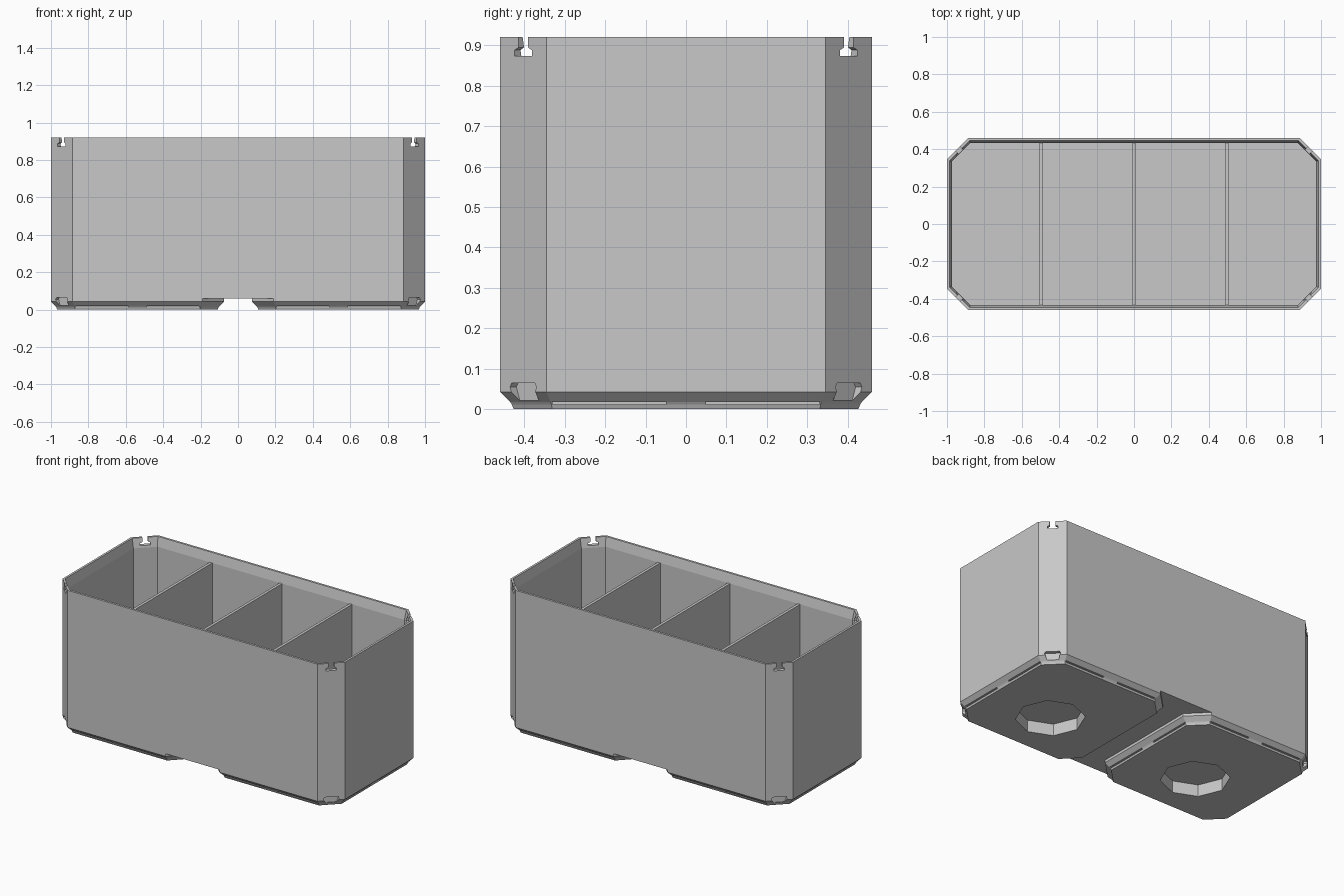
import bpy, bmesh, math
from mathutils import Matrix, Vector

cube = bpy.data.objects.get("Cube")
if cube:
    bpy.data.objects.remove(cube, do_unlink=True)

HX, HY, CH, TOP = 1.0, 0.46, 0.115, 0.92   # tray half sizes, corner cut, height
FOOT_X, FOOT_HX = 0.5375, 0.4625           # foot centre and half length
FLOOR, FOOT_TOP = 0.10, 0.06

grey = bpy.data.materials.new("light_grey")
grey.use_nodes = True
grey.diffuse_color = (0.58, 0.58, 0.58, 1)
grey.node_tree.nodes["Principled BSDF"].inputs["Base Color"].default_value = grey.diffuse_color


def octagon(hx, hy, c, inset):
    """Rectangle with cut corners, offset inwards, counterclockwise."""
    a, b = hx - inset, hy - inset
    c -= inset * (2 - math.sqrt(2))
    return [(a, -b + c), (a, b - c), (a - c, b), (-a + c, b),
            (-a, b - c), (-a, -b + c), (-a + c, -b), (a - c, -b)]


def loft(bm, rings):
    """Skin a list of closed rings and cap both ends."""
    loops = [[bm.verts.new(p) for p in ring] for ring in rings]
    n = len(loops[0])
    for low, high in zip(loops, loops[1:]):
        for i in range(n):
            j = (i + 1) % n
            bm.faces.new((low[i], low[j], high[j], high[i]))
    bm.faces.new(loops[0][::-1])
    bm.faces.new(loops[-1])


def oct_loft(bm, hx, hy, c, profile, cx=0, cy=0):
    loft(bm, [[(x + cx, y + cy, z) for x, y in octagon(hx, hy, c, d)] for d, z in profile])


def box(bm, centre, size):
    m = Matrix.Translation(centre) @ Matrix.Diagonal((*size, 1))
    bmesh.ops.create_cube(bm, size=1, matrix=m)


def corner_prism(bm, profile, depth, sx, sy):
    """Extrude a (sideways, height) profile through one cut corner."""
    mid = Vector((sx * (HX - CH / 2), sy * (HY - CH / 2), 0))
    normal = Vector((sx, sy, 0)).normalized()
    side = Vector((-normal.y, normal.x, 0))
    loft(bm, [[mid + normal * d + side * t + Vector((0, 0, z)) for t, z in profile]
              for d in (-depth, depth)])


def finish(name, bm):
    bmesh.ops.recalc_face_normals(bm, faces=bm.faces)
    mesh = bpy.data.meshes.new(name)
    bm.to_mesh(mesh)
    bm.free()
    mesh.materials.append(grey)
    obj = bpy.data.objects.new(name, mesh)
    bpy.context.collection.objects.link(obj)
    return obj


def boolean(target, other, operation):
    mod = target.modifiers.new(operation.lower(), 'BOOLEAN')
    mod.object, mod.operation, mod.solver = other, operation, 'EXACT'
    bpy.context.view_layer.objects.active = target
    bpy.ops.object.modifier_apply(modifier=mod.name)
    bpy.data.objects.remove(other, do_unlink=True)


# Open tray with a thinned rim
bm = bmesh.new()
oct_loft(bm, HX, HY, CH, [(0, FOOT_TOP), (0, TOP), (0.014, TOP),
                          (0.026, TOP - 0.06), (0.026, FLOOR)])
tray = finish("tray", bm)

# Two bevelled feet with a gap between them
for s in (-1, 1):
    bm = bmesh.new()
    oct_loft(bm, FOOT_HX, HY, CH, [(0.034, 0), (0.029, 0.012), (0.025, 0.018),
                                   (0, 0.043), (0, FOOT_TOP)], s * FOOT_X)
    boolean(tray, finish("foot", bm), 'UNION')

# Cutters: corner slots, corner pockets, foot sockets and foot grooves
bm = bmesh.new()
slot = [(-0.03, 0.873), (0.03, 0.873), (0.03, 0.888), (0.016, 0.895),
        (0.016, 0.95), (-0.016, 0.95), (-0.016, 0.895), (-0.03, 0.888)]
pocket = [(-0.034, 0.022), (0.034, 0.022), (0.046, 0.055),
          (0.04, 0.065), (-0.04, 0.065), (-0.046, 0.055)]
for sx in (-1, 1):
    for sy in (-1, 1):
        corner_prism(bm, slot, 0.06, sx, sy)
        corner_prism(bm, pocket, 0.022, sx, sy)
    cx = sx * FOOT_X
    socket = [[(cx + 0.2 * math.cos(i * math.pi / 4), -0.1 + 0.2 * math.sin(i * math.pi / 4), z)
               for i in range(8)] for z in (-0.05, 0.075)]
    loft(bm, socket)
    for side in (-1, 1):
        for half in (-1, 1):
            box(bm, (cx + half * 0.19, side * (HY - 0.026), 0.015), (0.28, 0.02, 0.007))
            box(bm, (cx + side * (FOOT_HX - 0.026), half * 0.19, 0.015), (0.02, 0.28, 0.007))
cutter = finish("cutter", bm)
cutter.hide_render = True
boolean(tray, cutter, 'DIFFERENCE')

# Three dividers across the tray
for name, x in (("right_divider", -0.495), ("middle_divider", 0), ("left_divider", 0.495)):
    bm = bmesh.new()
    low, high = FLOOR - 0.01, TOP - 0.06
    box(bm, (x, 0, (low + high) / 2), (0.018, 2 * HY - 0.04, high - low))
    finish(name, bm)
